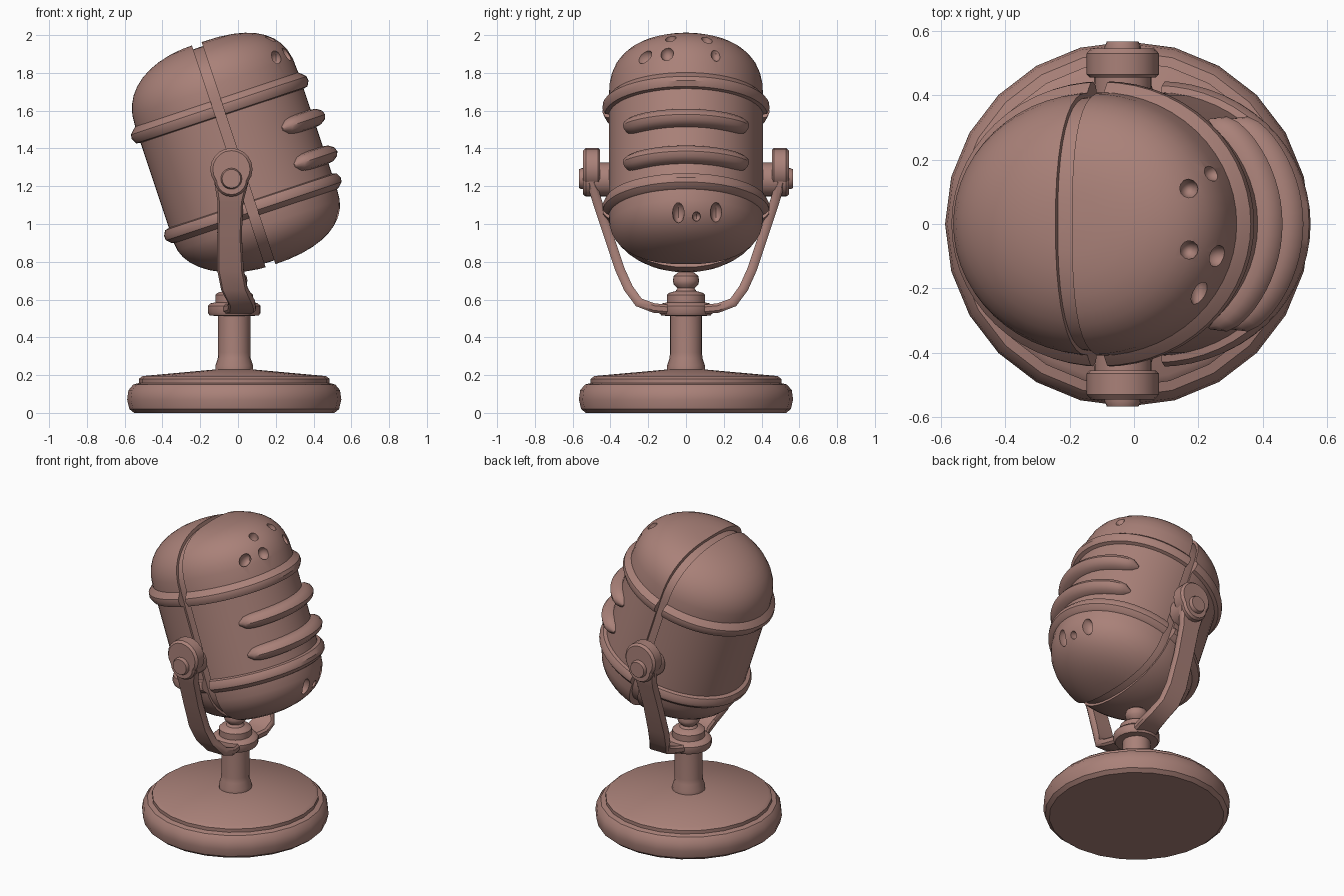
import bpy, bmesh
from math import sin, cos, pi, radians
from mathutils import Matrix, Vector

cube = bpy.data.objects.get("Cube")
if cube:
    bpy.data.objects.remove(cube, do_unlink=True)

# Single clay colour
CLAY = (0.40, 0.22, 0.19, 1)
clay = bpy.data.materials.new("dusty rose clay")
clay.use_nodes = True
clay.diffuse_color = CLAY
clay.node_tree.nodes["Principled BSDF"].inputs["Base Color"].default_value = CLAY

HEAD = Matrix.Translation((-0.01, 0, 1.35)) @ Matrix.Rotation(radians(-18.4), 4, 'Y')
CX = -0.02  # centre line of the stand


def loft_mesh(rings, cap=False):
    """Skin a list of equally long vertex rings."""
    bm = bmesh.new()
    loops = [[bm.verts.new(p) for p in ring] for ring in rings]
    n = len(loops[0])
    for a, b in zip(loops, loops[1:]):
        for i in range(n):
            j = (i + 1) % n
            bm.faces.new((a[i], a[j], b[j], b[i]))
    if cap:
        bm.faces.new(loops[0][::-1])
        bm.faces.new(loops[-1])
    bmesh.ops.remove_doubles(bm, verts=bm.verts, dist=1e-4)
    bmesh.ops.recalc_face_normals(bm, faces=bm.faces)
    return bm


def lathe_mesh(profile, sides, squash=1.0):
    return loft_mesh([[(r * cos(2 * pi * i / sides), squash * r * sin(2 * pi * i / sides), z)
                       for i in range(sides)] for r, z in profile])


def finish(name, bm, matrix=Matrix(), angle=35):
    bm.transform(matrix)
    bmesh.ops.recalc_face_normals(bm, faces=bm.faces)
    mesh = bpy.data.meshes.new(name)
    bm.to_mesh(mesh)
    bm.free()
    mesh.materials.append(clay)
    obj = bpy.data.objects.new(name, mesh)
    bpy.context.scene.collection.objects.link(obj)
    smooth(obj, angle)
    return obj


def smooth(obj, angle=35):
    bpy.ops.object.select_all(action='DESELECT')
    obj.select_set(True)
    bpy.context.view_layer.objects.active = obj
    bpy.ops.object.shade_smooth_by_angle(angle=radians(angle))


def slice_off(bm, x, side):
    """Remove everything beyond x on the given side and close the cut."""
    bmesh.ops.bisect_plane(bm, geom=bm.verts[:] + bm.edges[:] + bm.faces[:],
                           plane_co=(x, 0, 0), plane_no=(side, 0, 0), clear_outer=True)
    bmesh.ops.holes_fill(bm, edges=[e for e in bm.edges if e.is_boundary], sides=0)


# Head: capsule profile with domed ends and two raised hoops
def dome(radius, start, height, power):
    pts = []
    for k in range(11):
        t = pi / 2 * k / 10
        pts.append((radius * max(cos(t), 0) ** (2 / power) if k < 10 else 0,
                    start + height * sin(t) ** (2 / power)))
    return pts


HOOP = [(0.455, -0.045), (0.478, -0.04), (0.493, -0.012), (0.49, 0.012), (0.468, 0.034)]


def head_profile(top_power, bottom_power, hoops=True):
    hoop = HOOP if hoops else []
    top = [(r, 0.28 + z) for r, z in hoop] + dome(0.455, 0.325, 0.315, top_power)
    low = [(r, -0.285 - z) for r, z in hoop] + dome(0.455, -0.325, -0.275, bottom_power)
    return low[::-1] + top


front = lathe_mesh(head_profile(2.7, 2.4), 56, 0.9)
slice_off(front, 0.02, -1)
head_front = finish("head_front_shell", front, HEAD)

back = lathe_mesh(head_profile(2.3, 2.0), 56, 0.9)
slice_off(back, -0.034, 1)
finish("head_back_shell", back, HEAD)

# Slim core seen at the bottom of the seam groove
core = lathe_mesh([(r * 0.965, z * 0.965) for r, z in head_profile(2.4, 2.1, False)], 56, 0.9)
slice_off(core, 0.05, 1)
slice_off(core, -0.06, -1)
finish("seam_core", core, HEAD)

# Small holes in the upper and lower front of the shell
holes = [((0.17, 0.11, 1.97), (0.03, 0.03, 0.05)), ((0.25, 0.16, 1.90), (0.035, 0.028, 0.04)),
         ((0.17, -0.08, 1.97), (0.03, 0.03, 0.05)), ((0.26, -0.10, 1.90), (0.04, 0.035, 0.04)),
         ((0.20, -0.21, 1.88), (0.03, 0.05, 0.04)), ((0.52, -0.04, 1.06), (0.06, 0.032, 0.055)),
         ((0.52, 0.055, 1.04), (0.05, 0.022, 0.025)), ((0.51, 0.16, 1.06), (0.06, 0.032, 0.055))]
bm = bmesh.new()
for place, size in holes:
    bmesh.ops.create_uvsphere(bm, u_segments=12, v_segments=8, radius=1,
                              matrix=Matrix.Translation(place) @ Matrix.Diagonal((*size, 1)))
cutter = finish("hole_cutter", bm)
cutter.hide_render = True
cut = head_front.modifiers.new("holes", 'BOOLEAN')
cut.operation = 'DIFFERENCE'
cut.solver = 'EXACT'
cut.object = cutter
bpy.context.view_layer.update()
cut_mesh = bpy.data.meshes.new_from_object(
    head_front.evaluated_get(bpy.context.evaluated_depsgraph_get()))
head_front.modifiers.clear()
head_front.data = cut_mesh
bpy.data.objects.remove(cutter, do_unlink=True)
smooth(head_front)

# Grille ribs: tapering half hoops on the front of the head
for name, height in (("upper_rib", 0.07), ("lower_rib", -0.135)):
    rings = []
    for k in range(25):
        s = -1 + 2 * k / 24
        a = radians(52) * s
        fat = max(1 - abs(s) ** 10, 0.05) ** 0.5
        ring = []
        for i in range(12):
            t = 2 * pi * i / 12
            r = 0.445 + 0.075 * fat * cos(t)
            ring.append((r * cos(a), 0.9 * r * sin(a), height + 0.05 * fat * sin(t)))
        rings.append(ring)
    finish(name, loft_mesh(rings, True), HEAD)

# Base, column, collar and ball joint
stand = Matrix.Translation((CX, 0, 0))
finish("round_base", lathe_mesh([
    (0, 0), (0.53, 0), (0.555, 0.02), (0.567, 0.07), (0.56, 0.12), (0.535, 0.15),
    (0.505, 0.158), (0.505, 0.18), (0.485, 0.195), (0.1, 0.23), (0, 0.235)], 24), stand)
finish("column", lathe_mesh([
    (0, 0.2), (0.1, 0.22), (0.1, 0.25), (0.087, 0.29), (0.085, 0.32), (0.085, 0.53), (0, 0.53)],
    20), stand)
finish("collar", lathe_mesh([
    (0, 0.51), (0.13, 0.515), (0.14, 0.53), (0.14, 0.565), (0.125, 0.58), (0.1, 0.585),
    (0.1, 0.625), (0.09, 0.635), (0.055, 0.645), (0.045, 0.66), (0.065, 0.68), (0.07, 0.7),
    (0.065, 0.725), (0.04, 0.745), (0, 0.75)], 20), stand)

# Yoke: flat strap swept through half a U, then mirrored (x, y, z, half width)
half = [(-0.035, 0.50, 1.30, 0.10), (-0.035, 0.50, 1.22, 0.09), (-0.04, 0.47, 1.12, 0.068),
        (-0.045, 0.41, 0.94, 0.065), (-0.04, 0.35, 0.76, 0.07), (-0.02, 0.305, 0.66, 0.07),
        (0.02, 0.25, 0.585, 0.07), (0.02, 0.17, 0.555, 0.075), (-0.02, 0.06, 0.545, 0.09)]
path = half + [(x, -y, z, w) for x, y, z, w in half[::-1]]
rings = []
for k, (x, y, z, w) in enumerate(path):
    before, after = path[max(k - 1, 0)], path[min(k + 1, len(path) - 1)]
    along = Vector((0, after[1] - before[1], after[2] - before[2])).normalized()
    out = Vector((0, -along.z, along.y)) * 0.025
    mid, side = Vector((x, y, z)), Vector((w, 0, 0))
    rings.append([mid + side * a + out * b for a, b in
                  ((1, 0.5), (0.85, 1), (-0.85, 1), (-1, 0.5),
                   (-1, -0.5), (-0.85, -1), (0.85, -1), (1, -0.5))])
finish("yoke", loft_mesh(rings, True), angle=40)

# Pivots on both sides: rounded pad, boss and bolt
for label, s in (("back", 1), ("front", -1)):
    turn = Matrix.Rotation(radians(-90 * s), 4, 'X')
    for part, z, r, y0, y1 in (("pad", 1.29, 0.112, 0.455, 0.545),
                               ("boss", 1.235, 0.09, 0.39, 0.545),
                               ("bolt", 1.24, 0.056, 0.5, 0.567)):
        prof = [(0, y0), (r * 0.92, y0), (r, y0 + 0.01), (r, y1 - 0.015), (r * 0.88, y1), (0, y1)]
        finish(f"{label}_pivot_{part}", lathe_mesh(prof, 20),
               Matrix.Translation((-0.035, 0, z)) @ turn)
